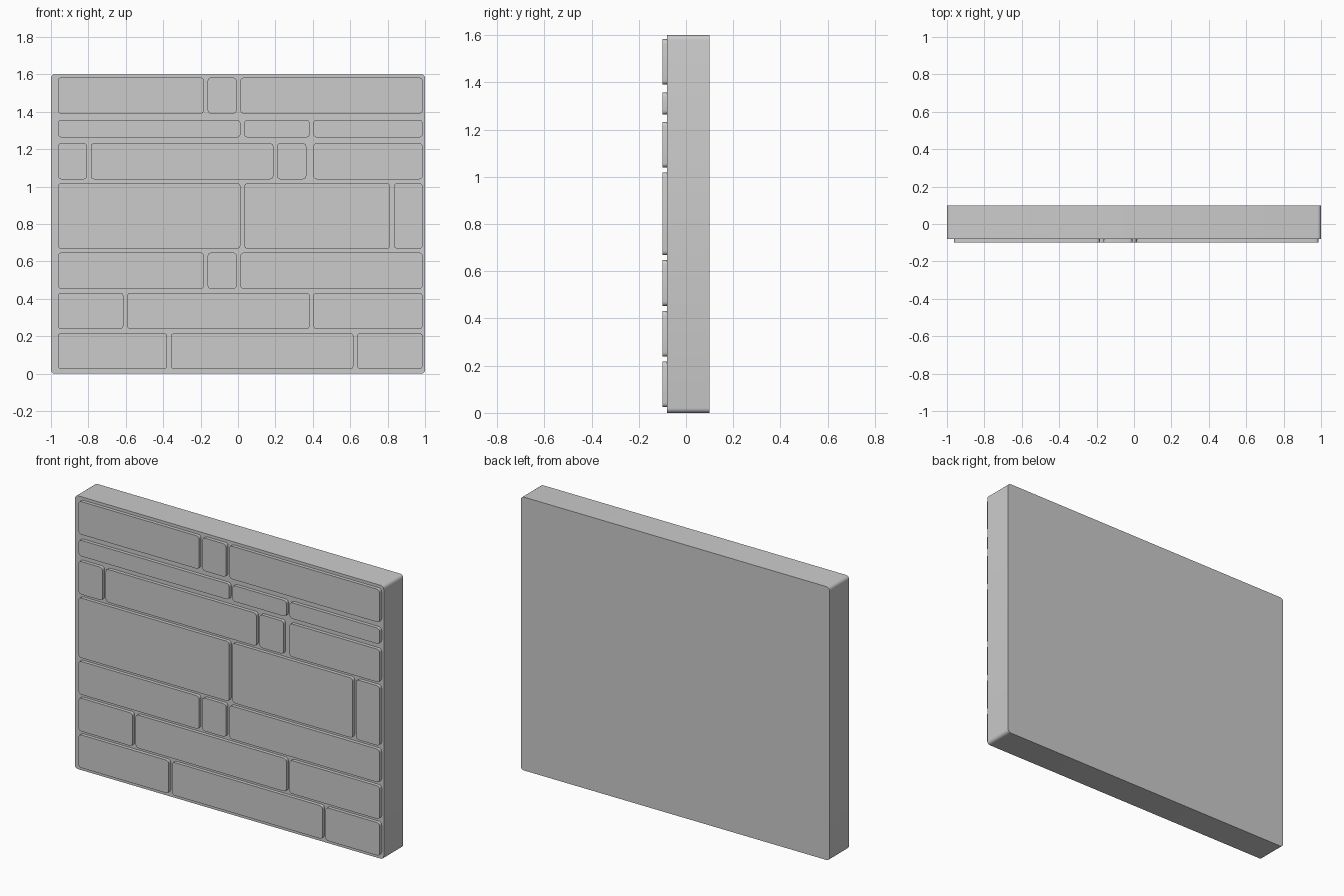
import bpy, bmesh
from math import pi, sin, cos

if "Cube" in bpy.data.objects:
    bpy.data.objects.remove(bpy.data.objects["Cube"])


def rounded_block(name, x0, x1, z0, z1, y_front, y_back, r, seg=4):
    """Block with rounded corners in the front outline, extruded along y."""
    corners = [(x1 - r, z0 + r, -pi / 2), (x1 - r, z1 - r, 0),
               (x0 + r, z1 - r, pi / 2), (x0 + r, z0 + r, pi)]
    bm = bmesh.new()
    verts = []
    for cx, cz, start in corners:
        for i in range(seg + 1):
            a = start + i * pi / 2 / seg
            verts.append(bm.verts.new((cx + r * cos(a), y_front, cz + r * sin(a))))
    face = bm.faces.new(verts)
    ext = bmesh.ops.extrude_face_region(bm, geom=[face], use_keep_orig=True)
    moved = [g for g in ext["geom"] if isinstance(g, bmesh.types.BMVert)]
    bmesh.ops.translate(bm, verts=moved, vec=(0, y_back - y_front, 0))
    bmesh.ops.recalc_face_normals(bm, faces=bm.faces)
    mesh = bpy.data.meshes.new(name)
    bm.to_mesh(mesh)
    bm.free()
    obj = bpy.data.objects.new(name, mesh)
    bpy.context.collection.objects.link(obj)
    bpy.ops.object.select_all(action='DESELECT')
    obj.select_set(True)
    bpy.context.view_layer.objects.active = obj
    bpy.ops.object.shade_smooth_by_angle()
    return obj


# Backing slab
rounded_block("wall_slab", -1, 1, 0, 1.6, -0.08, 0.1, 0.02)

# Stone courses: bottom, top, then the joints (right end, next left start)
LEFT, RIGHT = -0.963, 0.987
courses = [
    (0.024, 0.217, [(-0.379, -0.359), (0.617, 0.637)]),
    (0.238, 0.432, [(-0.613, -0.593), (0.383, 0.403)]),
    (0.453, 0.647, [(-0.182, -0.162), (-0.008, 0.013)]),
    (0.668, 1.018, [(0.013, 0.033), (0.813, 0.834)]),
    (1.039, 1.232, [(-0.807, -0.787), (0.189, 0.209), (0.365, 0.403)]),
    (1.263, 1.356, [(0.013, 0.033), (0.383, 0.403)]),
    (1.390, 1.583, [(-0.182, -0.162), (-0.008, 0.013)]),
]
for row, (z0, z1, joints) in enumerate(courses, 1):
    starts = [LEFT] + [j[1] for j in joints]
    ends = [j[0] for j in joints] + [RIGHT]
    for n, (x0, x1) in enumerate(zip(starts, ends), 1):
        rounded_block(f"stone_row{row}_{n}", x0, x1, z0, z1, -0.1, -0.078, 0.018)
